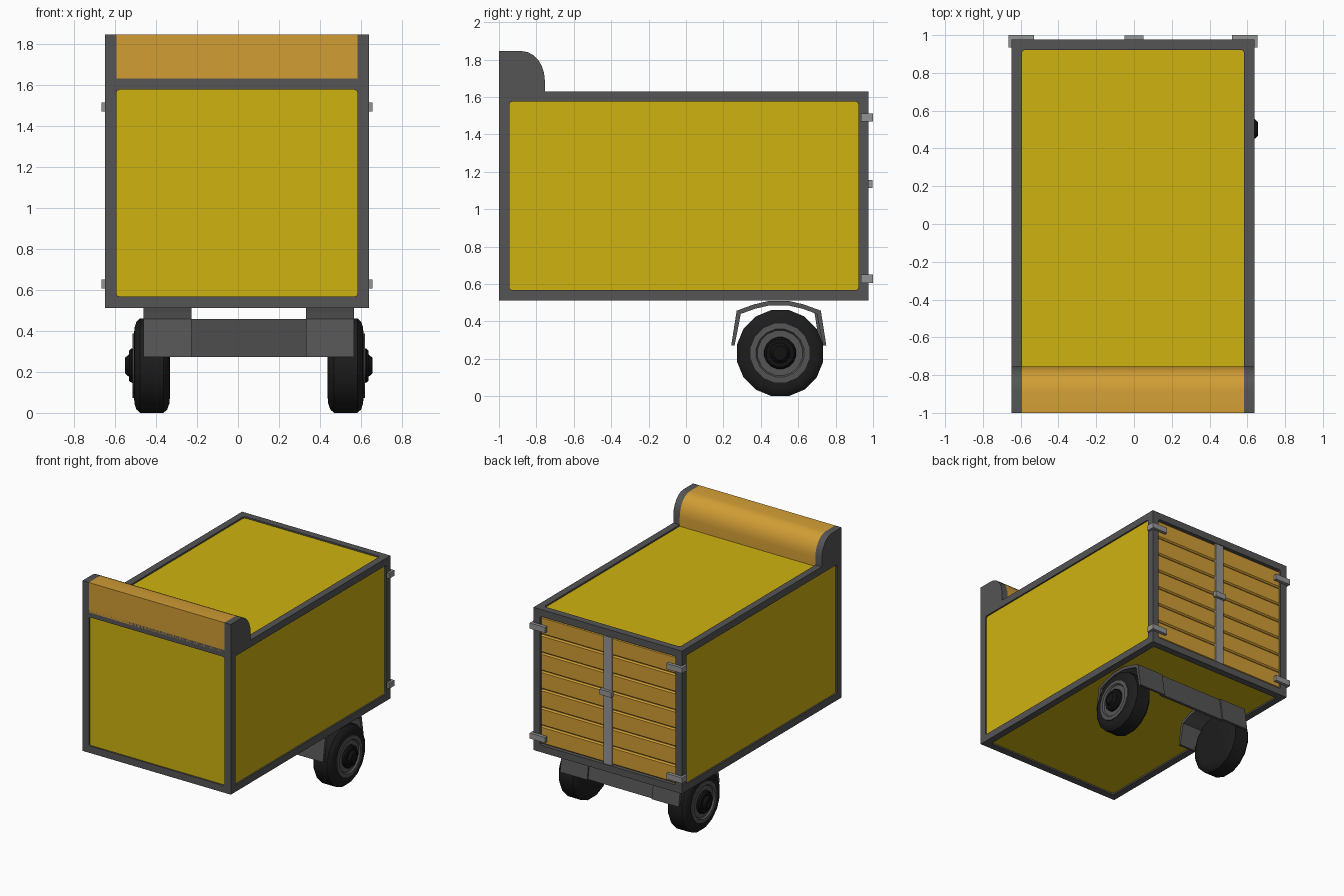
import bpy, bmesh, math
from mathutils import Vector

if "Cube" in bpy.data.objects:
    bpy.data.objects.remove(bpy.data.objects["Cube"])

def material(name, rgb):
    m = bpy.data.materials.new(name)
    m.diffuse_color = (*rgb, 1)
    m.use_nodes = True
    m.node_tree.nodes["Principled BSDF"].inputs["Base Color"].default_value = m.diffuse_color
    return m

YELLOW = material("yellow_panel", (0.62, 0.45, 0.005))
FRAME = material("dark_grey", (0.09, 0.09, 0.09))
WOOD = material("orange_wood", (0.64, 0.34, 0.036))
STEEL = material("light_grey", (0.30, 0.30, 0.30))
RUBBER = material("black_rubber", (0.012, 0.012, 0.012))
HUB = material("black_hub", (0.006, 0.006, 0.006))

CX = -0.005      # body centre line
WX = 0.0525      # wheel pair centre line

def finish(name, bm, mats, smooth=None):
    bmesh.ops.recalc_face_normals(bm, faces=bm.faces[:])
    me = bpy.data.meshes.new(name)
    bm.to_mesh(me)
    bm.free()
    for m in mats:
        me.materials.append(m)
    ob = bpy.data.objects.new(name, me)
    bpy.context.collection.objects.link(ob)
    if smooth:
        bpy.ops.object.select_all(action='DESELECT')
        ob.select_set(True)
        bpy.context.view_layer.objects.active = ob
        bpy.ops.object.shade_smooth_by_angle(angle=math.radians(smooth))
    return ob

def box_bm(x, y, z):
    bm = bmesh.new()
    bmesh.ops.create_cube(bm, size=1)
    for v in bm.verts:
        v.co = Vector([(r[0] + r[1]) / 2 + c * (r[1] - r[0]) for r, c in zip((x, y, z), v.co)])
    return bm

def box(name, x, y, z, mat):
    return finish(name, box_bm(x, y, z), [mat])

def prism(name, pts, x0, x1, mat, smooth=None):
    """Extrude a (y, z) profile along x."""
    bm = bmesh.new()
    a, b = ([bm.verts.new((x, y, z)) for y, z in pts] for x in (x0, x1))
    bm.faces.new(a)
    bm.faces.new(b)
    n = len(pts)
    for i in range(n):
        j = (i + 1) % n
        bm.faces.new((a[i], a[j], b[j], b[i]))
    return finish(name, bm, [mat], smooth)

def lathe(name, prof, side, mat, n=16):
    """Revolve an (x, radius) profile about the wheel axis."""
    bm = bmesh.new()
    rings = []
    for x, r in prof:
        px = WX + side * (x - WX)
        rings.append([bm.verts.new((px, 0.503 + r * math.sin(t), 0.2305 + r * math.cos(t)))
                      for t in (2 * math.pi * (k + 0.5) / n for k in range(n))])
    for a, b in zip(rings, rings[1:]):
        for i in range(n):
            j = (i + 1) % n
            bm.faces.new((a[i], a[j], b[j], b[i]))
    bm.faces.new(rings[0])
    bm.faces.new(rings[-1])
    return finish(name, bm, [mat], 35)

# Box body: every face is inset into a frame with a recessed, round-cornered panel
bm = box_bm((CX - 0.643, CX + 0.643), (-1.0, 0.977), (0.512, 1.63))
panels = bm.faces[:]
for f in panels:
    bmesh.ops.inset_individual(bm, faces=[f], thickness=0.055, use_even_offset=True)
corners = []
for f in panels:
    n = f.normal.copy()
    depth = 0.03 if n.y > 0.5 else 0.012
    outer = [v.co.copy() for v in f.verts]
    bmesh.ops.inset_individual(bm, faces=[f], thickness=0, depth=0)
    for v in f.verts:
        v.co -= n * depth
    f.material_index = 2 if n.y > 0.5 else 1
    corners += [e for v in f.verts for e in v.link_edges if f not in e.link_faces]
bmesh.ops.bevel(bm, geom=corners, offset=0.016, segments=2, profile=0.5, affect='EDGES')
finish("box_body", bm, [FRAME, YELLOW, WOOD])

# Front roof fairing: wooden filler between two grey end plates
top = [(-1.0, 1.61), (-1.0, 1.845), (-0.88, 1.845)]
top += [(-0.88 + 0.125 * math.sin(t), 1.69 + 0.155 * math.cos(t))
        for t in (math.radians(15 * k) for k in range(1, 7))]
top += [(-0.755, 1.61)]
prism("fairing_filler", top, CX - 0.588, CX + 0.588, WOOD, 35)
for s, side in ((-1, "left"), (1, "right")):
    prism(f"fairing_end_{side}", top, CX + s * 0.588, CX + s * 0.643, FRAME, 35)

# Rear doors of horizontal planks
PLANKS = 7
step = 1.0 / PLANKS
for s, side in ((-1, "left"), (1, "right")):
    for i in range(PLANKS):
        z = 0.571 + i * step
        xs = sorted((CX + s * 0.02, CX + s * 0.582))
        prism(f"door_plank_{side}_{i + 1}",
              [(0.945, z), (0.956, z + 0.001), (0.966, z + 0.011), (0.966, z + step - 0.011),
               (0.956, z + step - 0.001), (0.945, z + step)], *xs, WOOD)

# Centre bar and latch
box("door_centre_bar", (CX - 0.036, CX + 0.036), (0.945, 0.976), (0.57, 1.572), STEEL)
box("door_latch", (-0.05, 0.05), (0.97, 0.998), (1.112, 1.155), STEEL)

# Hinges wrapping round the rear corners
for s, side in ((-1, "left"), (1, "right")):
    for z, lvl in ((0.628, "lower"), (1.49, "upper")):
        bm = bmesh.new()
        outline = [(0.525, 1.0), (0.66, 1.0), (0.66, 0.935), (0.641, 0.935), (0.641, 0.975), (0.525, 0.975)]
        face = bm.faces.new([bm.verts.new((CX + s * x, y, z - 0.022)) for x, y in outline])
        ex = bmesh.ops.extrude_face_region(bm, geom=[face])
        for v in ex["geom"]:
            if isinstance(v, bmesh.types.BMVert):
                v.co.z += 0.044
        if face.is_valid is False or not any(
                len(e.link_faces) == 1 for e in bm.edges):
            pass
        else:
            bmesh.ops.holes_fill(bm, edges=bm.edges[:])
        finish(f"hinge_{lvl}_{side}", bm, [STEEL])

# Fenders: faceted strip over each wheel
half = [(0.254, 0.272), (0.225, 0.457), (0.135, 0.49), (0.05, 0.51)]
inner = [(0.236, 0.272), (0.203, 0.440), (0.125, 0.468), (0.05, 0.485)]
strip = [(0.496 - d, z) for d, z in half] + [(0.496 + d, z) for d, z in reversed(half)]
strip += [(0.496 + d, z) for d, z in inner] + [(0.496 - d, z) for d, z in reversed(inner)]
for s, side in ((-1, "left"), (1, "right")):
    xs = sorted((WX + s * 0.28, WX + s * 0.514))
    prism(f"fender_{side}", strip, *xs, FRAME)

# Cross beam joining the rear legs of the fenders
prism("cross_beam", [(0.715, 0.272), (0.738, 0.272), (0.71, 0.457), (0.685, 0.457)],
      WX - 0.3, WX + 0.3, FRAME)

# Wheels
tyre = [(0.437, 0.16), (0.440, 0.19), (0.450, 0.218), (0.468, 0.235), (0.582, 0.235),
        (0.600, 0.218), (0.609, 0.19), (0.612, 0.157), (0.600, 0.15)]
rim = [(0.59, 0.16), (0.618, 0.16), (0.620, 0.130), (0.608, 0.122), (0.608, 0.09)]
hub = [(0.59, 0.088), (0.625, 0.085), (0.636, 0.075), (0.636, 0.055), (0.643, 0.05),
       (0.656, 0.038), (0.656, 0.02)]
for s, side in ((-1, "left"), (1, "right")):
    lathe(f"tyre_{side}", tyre, s, RUBBER)
    lathe(f"rim_{side}", rim, s, FRAME)
    lathe(f"hub_{side}", hub, s, HUB)
